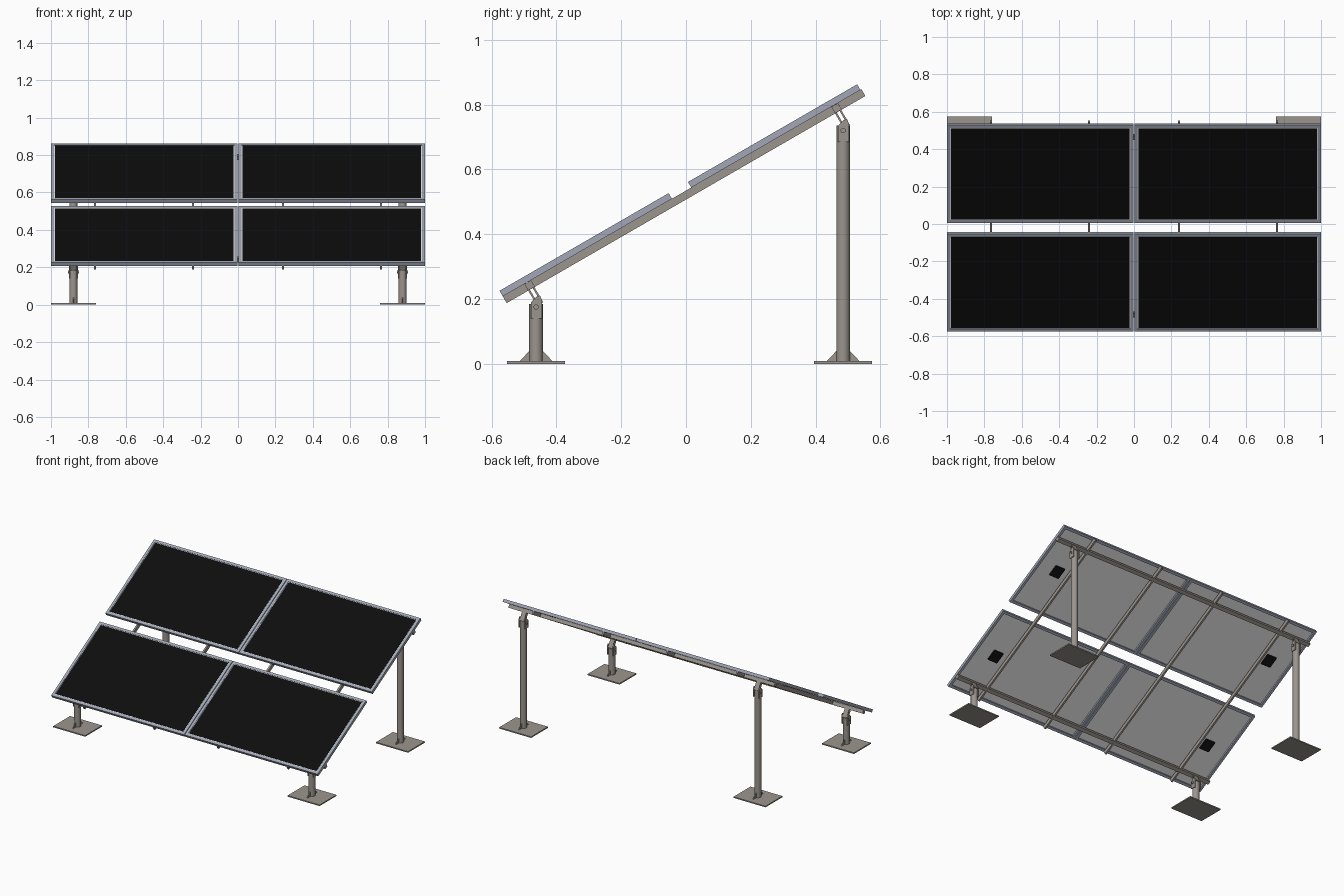
import bpy, bmesh, math
from mathutils import Matrix, Vector

if "Cube" in bpy.data.objects:
    bpy.data.objects.remove(bpy.data.objects["Cube"])

def mat(name, rgb):
    m = bpy.data.materials.new(name)
    m.diffuse_color = (*rgb, 1)
    m.use_nodes = True
    m.node_tree.nodes["Principled BSDF"].inputs["Base Color"].default_value = m.diffuse_color
    return m

METAL = mat("warm grey steel", (0.33, 0.30, 0.27))
FRAME = mat("blue grey aluminium", (0.36, 0.39, 0.47))
BLACK = mat("black cells", (0.004, 0.004, 0.004))
WHITE = mat("white backsheet", (0.80, 0.80, 0.80))
BOX = mat("black plastic", (0.006, 0.006, 0.006))

# local axes of the tilted array: x, u (up the slope), n (normal)
TILT = Matrix.Rotation(math.radians(30), 4, 'X')

def finish(name, bm, material, matrix=None):
    if matrix:
        bm.transform(matrix)
    bmesh.ops.recalc_face_normals(bm, faces=bm.faces[:])
    me = bpy.data.meshes.new(name)
    bm.to_mesh(me)
    bm.free()
    me.materials.append(material)
    ob = bpy.data.objects.new(name, me)
    bpy.context.collection.objects.link(ob)
    return ob

def boxes(name, ranges, material, matrix=None):
    """One object from boxes given as (x0, x1, y0, y1, z0, z1)."""
    bm = bmesh.new()
    for x0, x1, y0, y1, z0, z1 in ranges:
        m = Matrix.Translation(((x0 + x1) / 2, (y0 + y1) / 2, (z0 + z1) / 2))
        bmesh.ops.create_cube(bm, size=1, matrix=m @ Matrix.Diagonal((x1 - x0, y1 - y0, z1 - z0, 1)))
    return finish(name, bm, material, matrix)

def cylinder(name, centre, radius, length, axis, material, sides=24):
    bm = bmesh.new()
    bmesh.ops.create_cone(bm, cap_ends=True, segments=sides, radius1=radius, radius2=radius, depth=length)
    rot = Matrix.Rotation(math.pi / 2, 4, 'Y') if axis == 'X' else Matrix()
    ob = finish(name, bm, material, Matrix.Translation(centre) @ rot)
    for p in ob.data.polygons:
        p.use_smooth = len(p.vertices) == 4
    return ob

def plates_yz(name, profile, spans, material):
    """Extrude a y-z outline across each x span."""
    bm = bmesh.new()
    for x0, x1 in spans:
        f = bm.faces.new([bm.verts.new((x0, y, z)) for y, z in profile])
        r = bmesh.ops.extrude_face_region(bm, geom=[f])
        bmesh.ops.translate(bm, vec=(x1 - x0, 0, 0),
                            verts=[v for v in r['geom'] if isinstance(v, bmesh.types.BMVert)])
    return finish(name, bm, material)

# four solar panels: frame, backsheet, cells and junction box
W = 0.017
for row, (u0, u1) in (("lower", (-0.386, 0.217)), ("upper", (0.286, 0.889))):
    for side, (x0, x1) in (("left", (-1, -0.002)), ("right", (0.002, 1))):
        tag = f"{row}_{side}"
        n0, n1 = 0.463, 0.483
        boxes(f"panel_frame_{tag}", [
            (x0, x1, u0, u0 + W, n0, n1), (x0, x1, u1 - W, u1, n0, n1),
            (x0, x0 + W, u0 + W, u1 - W, n0, n1), (x1 - W, x1, u0 + W, u1 - W, n0, n1)], FRAME, TILT)
        boxes(f"backsheet_{tag}", [(x0 + W, x1 - W, u0 + W, u1 - W, 0.474, 0.4805)], WHITE, TILT)
        e = W + 0.004
        boxes(f"cells_{tag}", [(x0 + e, x1 - e, u0 + e, u1 - e, 0.4805, 0.482)], BLACK, TILT)
        bx, bu = (-0.84 if side == "left" else 0.84), (u0 + u1) / 2
        boxes(f"junction_box_{tag}", [(bx - 0.035, bx + 0.035, bu - 0.037, bu + 0.037, 0.464, 0.474)], BOX, TILT)

# slope rails
for i, x in enumerate((-0.765, -0.24, 0.24, 0.765)):
    boxes(f"slope_rail_{i + 1}", [(x - 0.006, x + 0.006, -0.386, 0.893, 0.439, 0.463)], METAL, TILT)

# cross beams, posts, feet and tilting heads
for row, u, y, top in (("front", -0.297, -0.463, 0.185), ("rear", 0.797, 0.485, 0.735)):
    boxes(f"{row}_cross_beam", [(-0.998, 0.998, u - 0.012, u + 0.012, 0.4395, 0.4625)], METAL, TILT)
    for side, x in (("left", -0.88), ("right", 0.88)):
        tag = f"{row}_{side}"
        pin = 0.175 if row == "front" else 0.72
        boxes(f"base_plate_{tag}", [(x - 0.12, x + 0.12, y - 0.09, y + 0.09, 0, 0.008)], METAL)
        cylinder(f"post_{tag}", (x, y, (top + 0.004) / 2), 0.021, top - 0.004, 'Z', METAL)
        for s in (-1, 1):
            plates_yz(f"gusset_{tag}_{'back' if s > 0 else 'front'}",
                      [(y + s * 0.018, 0.007), (y + s * 0.052, 0.007), (y + s * 0.018, 0.042)],
                      [(x - 0.003, x + 0.003)], METAL)
        # clevis cheeks either side of the post top
        outline = [(-0.016, -0.035), (0.018, -0.035), (0.018, 0.022), (0.012, 0.036),
                   (0.0, 0.031), (-0.016, 0.014)]
        plates_yz(f"clevis_{tag}", [(y + a, pin + b) for a, b in outline],
                  [(x - 0.024, x - 0.018), (x + 0.018, x + 0.024)], METAL)
        cylinder(f"pivot_pin_{tag}", (x, y, pin), 0.008, 0.06, 'X', METAL, 12)
        # twin arms carrying the beam
        boxes(f"tilt_arms_{tag}", [(x - 0.016, x + 0.016, u + d - 0.003, u + d + 0.003, 0.385, 0.445)
                                   for d in (-0.009, 0.007)], METAL, TILT)
